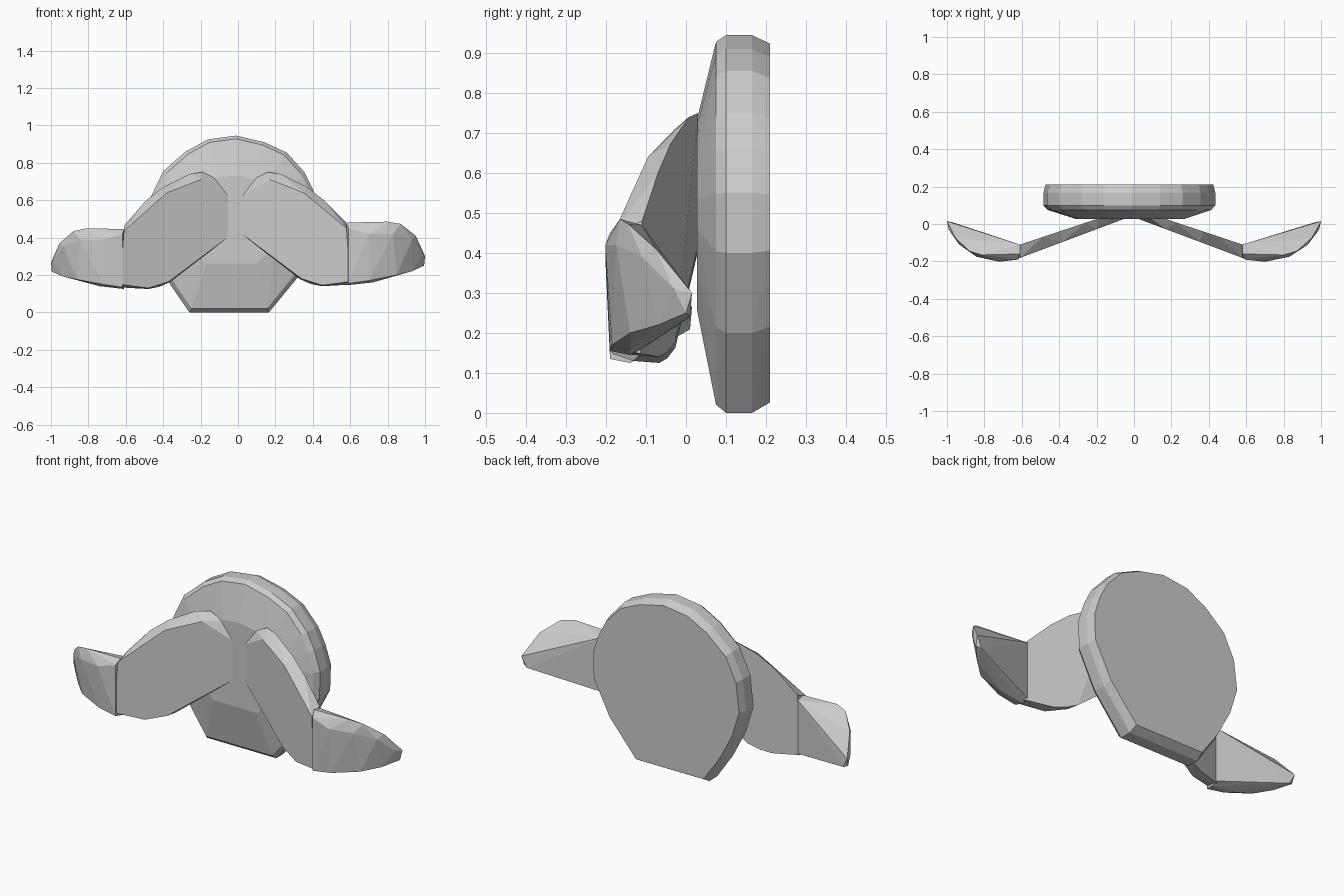
import bpy, bmesh

if "Cube" in bpy.data.objects:
    bpy.data.objects.remove(bpy.data.objects["Cube"])


def hull(name, points):
    """Faceted solid wrapped around a cloud of section points."""
    bm = bmesh.new()
    for p in points:
        bm.verts.new(p)
    res = bmesh.ops.convex_hull(bm, input=bm.verts)
    junk = {g for g in res["geom_interior"] + res["geom_unused"]
            if isinstance(g, bmesh.types.BMVert)}
    bmesh.ops.delete(bm, geom=list(junk), context='VERTS')
    bmesh.ops.dissolve_limit(bm, angle_limit=0.02, verts=bm.verts, edges=bm.edges)
    bmesh.ops.recalc_face_normals(bm, faces=bm.faces)
    mesh = bpy.data.meshes.new(name)
    bm.to_mesh(mesh)
    bm.free()
    obj = bpy.data.objects.new(name, mesh)
    bpy.context.collection.objects.link(obj)
    return obj


# Rounded backing disc: one outline repeated at several depths
outline = [(-.26, 0), (.165, 0), (.33, .2), (.43, .4), (.435, .55), (.40, .66),
           (.355, .75), (.26, .855), (.14, .91), (-.01, .945), (-.16, .925),
           (-.28, .86), (-.40, .755), (-.465, .62), (-.485, .45), (-.44, .3),
           (-.36, .145)]
cx, cz = -.015, .52
sections = [(.027, .63, .5), (.075, .95, .96), (.10, 1, 1), (.165, 1, 1), (.21, .975, .95)]
hull("backing_disc", [(cx + (x - cx) * sx, y, cz + (z - cz) * sz)
                      for y, sx, sz in sections for x, z in outline])

# Inner wing: back outline and slightly smaller front outline on sloping planes
wing_back = [(.03, .42), (.03, .63), (.09, .715), (.16, .75), (.23, .74), (.37, .67),
             (.46, .6), (.578, .48), (.59, .148), (.45, .14), (.39, .152), (.33, .178)]
wing_front = [(.02, .42), (.02, .62), (.17, .71), (.35, .64), (.58, .45),
              (.60, .165), (.45, .145), (.34, .18)]
wing = [(x, min(.03, .027 - .335 * (x - .17)), z) for x, z in wing_back]
wing += [(x, .036 - .375 * x, z) for x, z in wing_front]

# Outer tip: (x, y, z) section points, sweeping back to a blunt point
tip = [(.58, -.11, .47), (.58, -.11, .16), (.58, -.16, .48), (.59, -.19, .45),
       (.59, -.19, .155), (.58, -.14, .145),
       (.70, -.202, .42), (.70, -.185, .17), (.72, -.14, .16),
       (.80, -.165, .485), (.87, -.145, .473), (.83, -.175, .42), (.85, -.14, .20),
       (.93, -.11, .39), (.95, -.075, .41), (.93, -.07, .22),
       (.99, -.03, .31), (1, .015, .30), (.995, 0, .25), (.97, .01, .24)]

# Right side as listed; left side mirrored, a little longer inboard and lower
hull("right_wing", wing)
hull("left_wing", [(-x - .03, y, z - .015 * (z < .5)) for x, y, z in wing])
hull("right_tip", tip)
hull("left_tip", [(-(x * .93 + .07), y, z - .02 - .05 * max(0, z - .2)
                   - .04 * max(0, x - .75)) for x, y, z in tip])
